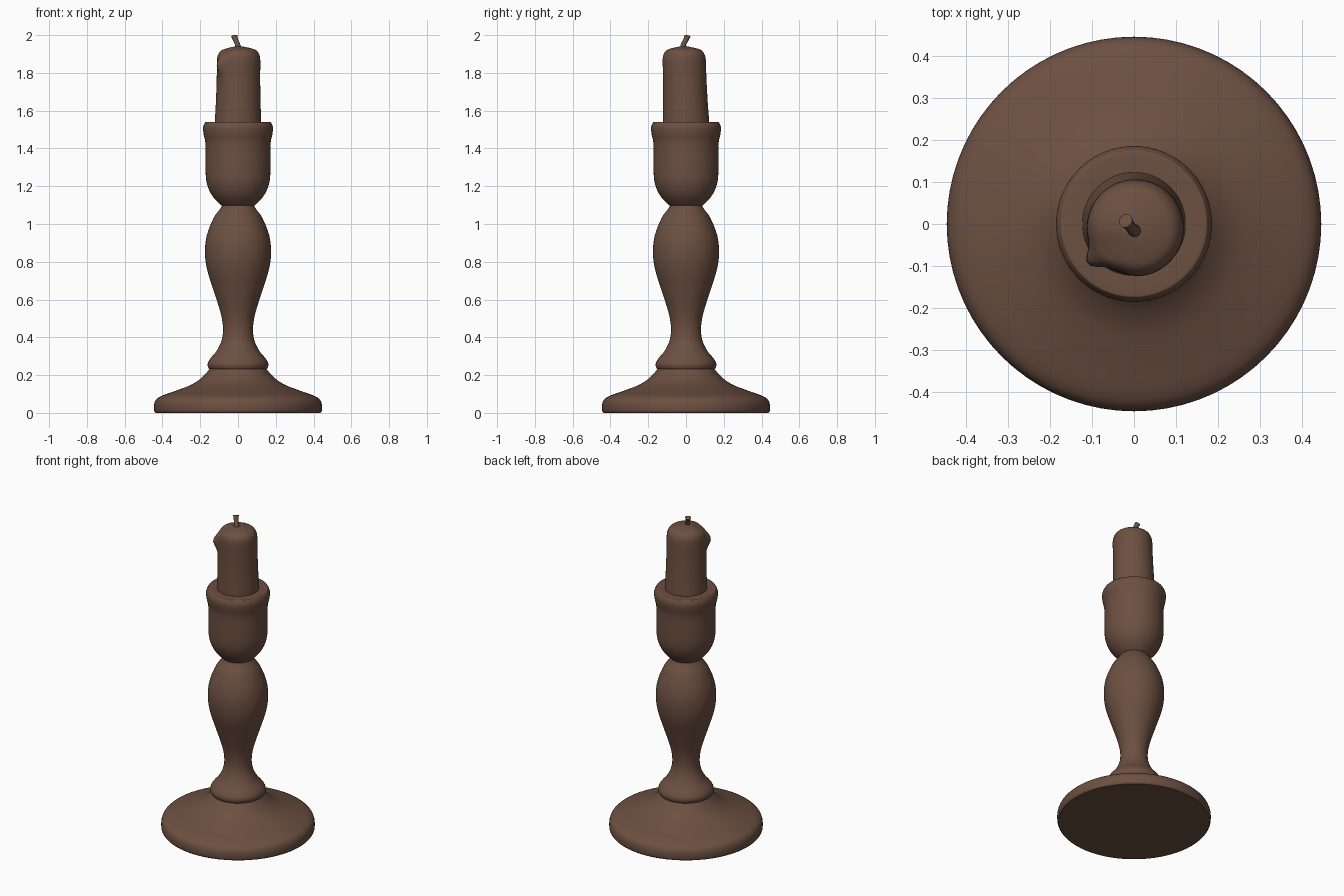
import bpy, bmesh, math
from mathutils import Vector

cube = bpy.data.objects.get("Cube")
if cube:
    bpy.data.objects.remove(cube)

brown = bpy.data.materials.new("warm_brown")
brown.use_nodes = True
COLOUR = (0.15, 0.08, 0.053, 1)
brown.diffuse_color = COLOUR
bsdf = brown.node_tree.nodes["Principled BSDF"]
bsdf.inputs["Base Color"].default_value = COLOUR
bsdf.inputs["Roughness"].default_value = 0.7


def smooth_path(points, steps=4):
    """Catmull-Rom curve through the points."""
    p = [Vector(q) for q in points]
    p = [2 * p[0] - p[1]] + p + [2 * p[-1] - p[-2]]
    out = []
    for a, b, c, d in zip(p, p[1:], p[2:], p[3:]):
        for i in range(steps):
            t = i / steps
            out.append(0.5 * (2 * b + (c - a) * t + (2 * a - 5 * b + 4 * c - d) * t ** 2
                              + (3 * b - a - 3 * c + d) * t ** 3))
    return out + [p[-2]]


def finish(bm, name, angle=50):
    bmesh.ops.recalc_face_normals(bm, faces=bm.faces)
    mesh = bpy.data.meshes.new(name)
    bm.to_mesh(mesh)
    bm.free()
    mesh.materials.append(brown)
    obj = bpy.data.objects.new(name, mesh)
    bpy.context.collection.objects.link(obj)
    bpy.ops.object.select_all(action='DESELECT')
    obj.select_set(True)
    bpy.context.view_layer.objects.active = obj
    bpy.ops.object.shade_smooth_by_angle(angle=math.radians(angle))
    return obj


def skin(bm, rings):
    """Join rings of vertices and close both ends."""
    n = len(rings[0])
    for low, high in zip(rings, rings[1:]):
        for i in range(n):
            j = (i + 1) % n
            bm.faces.new((low[i], low[j], high[j], high[i]))
    bm.faces.new(rings[0])
    bm.faces.new(rings[-1])


def lathe(name, profile, shape=None, sides=72):
    bm = bmesh.new()
    rings = []
    for r, z in smooth_path(profile):
        ring = []
        for i in range(sides):
            a = math.tau * i / sides
            v = Vector((r * math.cos(a), r * math.sin(a), z))
            ring.append(bm.verts.new(shape(v, a) if shape else v))
        rings.append(ring)
    skin(bm, rings)
    return finish(bm, name)


# Turned holder: foot, stem and cup
lathe("foot", [(.437, 0), (.444, .012), (.444, .045), (.432, .072), (.4, .092),
               (.33, .117), (.25, .148), (.2, .18), (.165, .215), (.145, .24)])
lathe("stem", [(.13, .228), (.153, .232), (.161, .258), (.147, .287), (.112, .33),
               (.085, .39), (.08, .46), (.095, .54), (.13, .65), (.164, .76),
               (.175, .85), (.165, .94), (.13, 1.03), (.095, 1.08), (.084, 1.1)])
lathe("cup", [(.075, 1.09), (.1, 1.108), (.14, 1.155), (.165, 1.215), (.172, 1.29),
              (.172, 1.42), (.182, 1.475), (.185, 1.51), (.176, 1.535), (.165, 1.54),
              (.11, 1.54)])


# Candle leans slightly and carries a wax drip below its front right edge
def wax(v, a):
    t = (v.z - 1.54) / 0.4
    drip_angle = math.radians(217)
    da = (a - drip_angle + math.pi) % math.tau - math.pi
    bump = math.exp(-(da / .2) ** 2 - ((v.z - 1.85) / .045) ** 2)
    radius = math.hypot(v.x, v.y)
    hollow = math.exp(-((a - math.radians(250)) / .3) ** 2) * t * .006
    k = 1 + (.028 * bump - hollow) / .12 * min(1, radius / .1)
    edge = max(0, 1 - abs(radius - .09) / .06)
    return Vector((v.x * k + .004 * t, v.y * k - .012 * t,
                   v.z - .012 * edge * math.exp(-(da / .5) ** 2)))


lathe("candle", [(.124, 1.5), (.123, 1.54), (.118, 1.65), (.115, 1.78), (.115, 1.86),
                 (.11, 1.895), (.095, 1.918), (.07, 1.929), (.03, 1.938), (.005, 1.94)], wax)

# Bent wick
bm = bmesh.new()
path = smooth_path([(.004, -.018, 1.925), (-.004, -.012, 1.955), (-.012, -.002, 1.972),
                    (-.02, .008, 1.996)])
rings = []
for i, p in enumerate(path):
    along = (path[min(i + 1, len(path) - 1)] - path[max(i - 1, 0)]).normalized()
    u = along.cross(Vector((0, 1, 0))).normalized()
    w = along.cross(u)
    radius = .017 - .004 * math.sin(math.pi * i / (len(path) - 1))
    rings.append([bm.verts.new(p + radius * (u * math.cos(a) + w * math.sin(a)))
                  for a in (math.tau * k / 10 for k in range(10))])
for v in rings[-1]:
    v.co.z = min(v.co.z, 2)
skin(bm, rings)
finish(bm, "wick")
